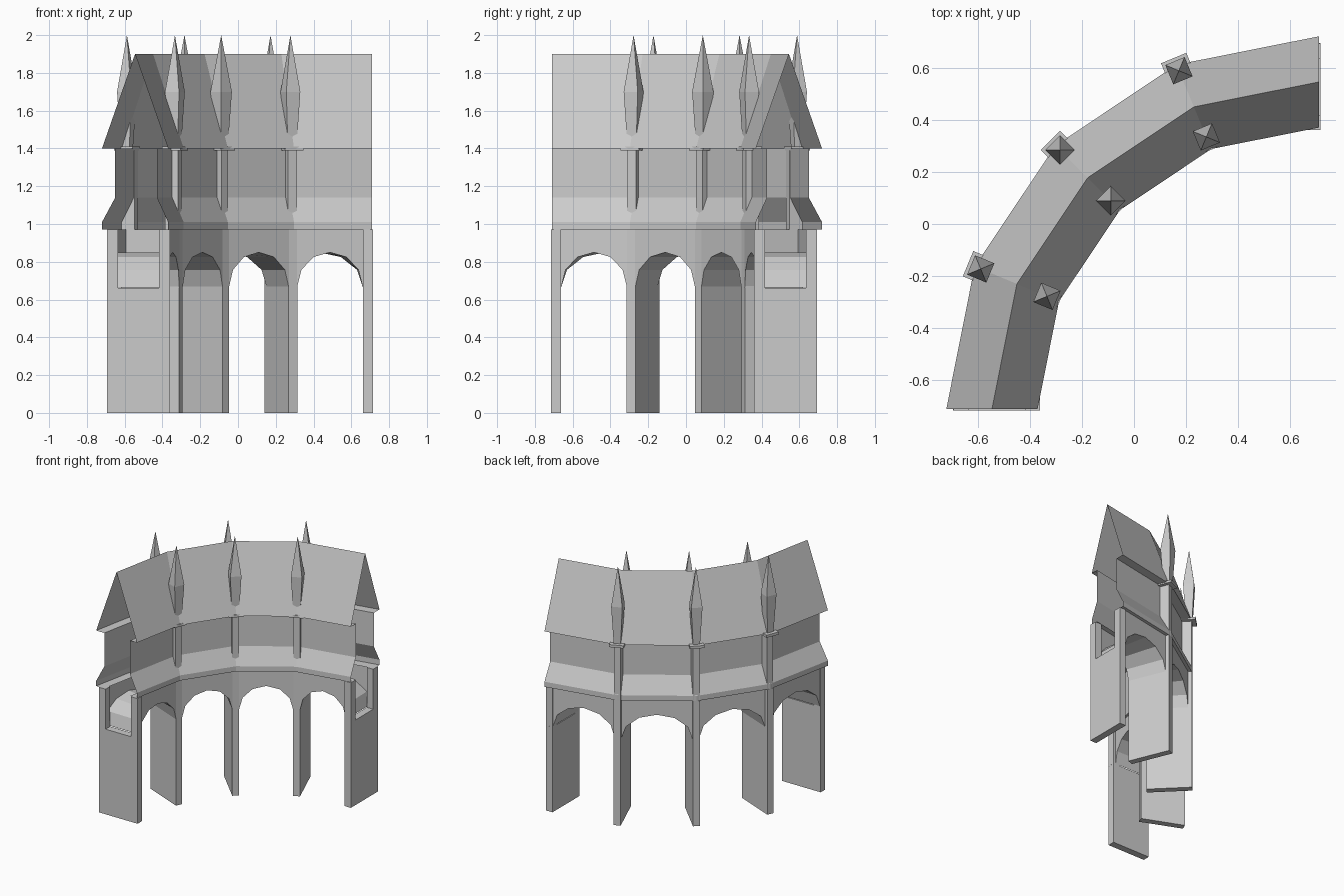
import bpy
import bmesh
from math import sin, cos, pi, radians
from mathutils import Matrix

cube = bpy.data.objects.get("Cube")
if cube:
    bpy.data.objects.remove(cube)

stone = bpy.data.materials.new("grey_stone")
stone.use_nodes = True
COLOUR = (0.6, 0.6, 0.6, 1)
stone.diffuse_color = COLOUR
stone.node_tree.nodes["Principled BSDF"].inputs["Base Color"].default_value = COLOUR

# Quarter ring: centre point, and five joint angles measured from +y towards -x
C = 0.71
STEP = radians(22.5)
ANGLES = [i * STEP for i in range(5)]


def polar(r, a, z):
    return (C - r * sin(a), -C + r * cos(a), z)


def make(name, bm, outward=True):
    if outward:
        bmesh.ops.recalc_face_normals(bm, faces=bm.faces)
    mesh = bpy.data.meshes.new(name)
    bm.to_mesh(mesh)
    bm.free()
    mesh.materials.append(stone)
    obj = bpy.data.objects.new(name, mesh)
    bpy.context.collection.objects.link(obj)
    return obj


def sweep(name, profile):
    """Open radius/height profile carried around the four straight bays."""
    bm = bmesh.new()
    rings = [[bm.verts.new(polar(r, a, z)) for r, z in profile] for a in ANGLES]
    for p, q in zip(rings, rings[1:]):
        for j in range(len(profile) - 1):
            bm.faces.new((p[j], q[j], q[j + 1], p[j + 1]))
    return make(name, bm)


def stack(bm, a, r, levels):
    """Radially aligned square tower: levels are (radial size, width, z)."""
    turn = Matrix.Translation(polar(r, a, 0)) @ Matrix.Rotation(a, 4, 'Z')
    rings = []
    for depth, width, z in levels:
        corners = [(-1, -1), (1, -1), (1, 1), (-1, 1)]
        if width == 0:
            corners = [(0, 0)]
        ring = []
        for sx, sy in corners:
            v = bm.verts.new((sx * width / 2, sy * depth / 2, z))
            v.co = turn @ v.co
            ring.append(v)
        rings.append(ring)
    bm.faces.new(rings[0][::-1])
    for lo, hi in zip(rings, rings[1:]):
        for i in range(4):
            j = (i + 1) % 4
            if len(hi) == 1:
                bm.faces.new((lo[i], lo[j], hi[0]))
            else:
                bm.faces.new((lo[i], lo[j], hi[j], hi[i]))
    if len(rings[-1]) == 4:
        bm.faces.new(rings[-1])


# Gallery shell and roof, open at both ends
sweep("inner_gallery_wall", [(1.14, 0.97), (1.08, 0.97), (1.08, 1.01), (1.14, 1.14), (1.14, 1.4)])
sweep("outer_gallery_wall", [(1.36, 1.4), (1.36, 1.14), (1.43, 1.01), (1.43, 0.97), (1.36, 0.97)])
sweep("roof", [(1.14, 1.4), (1.08, 1.4), (1.255, 1.9), (1.43, 1.4), (1.36, 1.4)])

# Arched bays: two spandrel walls and the vault between them
R_IN, R_OUT = 1.10, 1.405
SPRING, RISE, TOP, PARTS = 0.665, 0.185, 0.97, 6


def chord(r, a, b, t, z):
    p, q = polar(r, a, 0), polar(r, b, 0)
    return (p[0] + (q[0] - p[0]) * t, p[1] + (q[1] - p[1]) * t, z)


for k in range(4):
    a, b = ANGLES[k], ANGLES[k + 1]
    bm = bmesh.new()
    rows = {}
    for r in (R_IN, R_OUT):
        length = 2 * r * sin(STEP / 2)
        start = (0.05 if k == 0 else 0.024) / length
        end = 1 - (0.05 if k == 3 else 0.024) / length
        low, high = [], []
        for i in range(PARTS + 1):
            u = pi * i / PARTS
            t = start + (end - start) * (1 - cos(u)) / 2
            low.append(bm.verts.new(chord(r, a, b, t, SPRING + RISE * sin(u))))
            high.append(bm.verts.new(chord(r, a, b, t, TOP)))
        for i in range(PARTS):
            bm.faces.new((low[i], low[i + 1], high[i + 1], high[i]))
        rows[r] = low
    inner, outer = rows[R_IN], rows[R_OUT]
    for i in range(PARTS):
        bm.faces.new((inner[i], inner[i + 1], outer[i + 1], outer[i]))
    make("arched_bay_%d" % (k + 1), bm)

# Piers, columns, caps and pinnacles at the three inner joints
for k, a in enumerate(ANGLES[1:4], 1):
    bm = bmesh.new()
    stack(bm, a, 1.262, [(0.333, 0.05, 0), (0.333, 0.05, TOP)])
    make("pier_%d" % k, bm)
    for side, r, inward in (("inner", 1.13, 0.01), ("outer", 1.405, -0.016)):
        bm = bmesh.new()
        stack(bm, a, r + inward, [(0.075, 0.05, 0.9), (0.075, 0.05, 1.4)])
        make("%s_column_%d" % (side, k), bm)
        bm = bmesh.new()
        stack(bm, a, r, [(0.105, 0.105, 1.39), (0.105, 0.105, 1.41)])
        make("%s_cap_%d" % (side, k), bm)
        bm = bmesh.new()
        stack(bm, a, r, [(0.05, 0.05, 1.41), (0.08, 0.08, 1.7), (0, 0, 2.0)])
        make("%s_pinnacle_%d" % (side, k), bm)

# End piers with an opening between two short posts
for name, a, shift in (("left", ANGLES[0], 0.022), ("right", ANGLES[4], -0.022)):
    bm = bmesh.new()
    stack(bm, a, 1.237, [(0.333, 0.055, 0), (0.333, 0.055, 0.66)])
    for r in (1.099, 1.374):
        stack(bm, a, r, [(0.058, 0.055, 0.66), (0.058, 0.055, TOP)])
    # slide the pier inside the end of the ring
    bmesh.ops.translate(bm, verts=bm.verts, vec=(-cos(a) * shift, -sin(a) * shift, 0))
    make("%s_end_pier" % name, bm)
